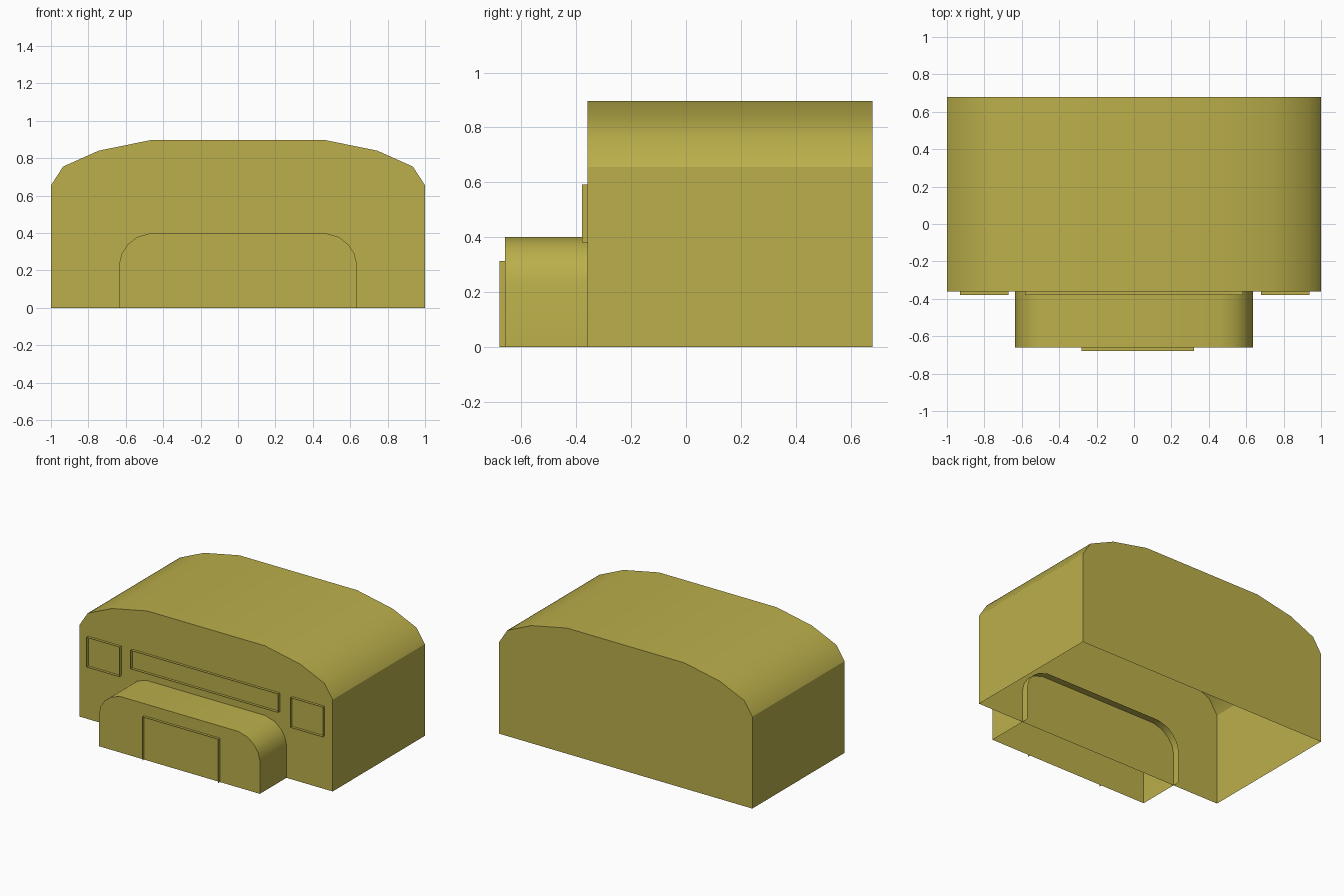
import bpy, bmesh, math

if "Cube" in bpy.data.objects:
    bpy.data.objects.remove(bpy.data.objects["Cube"])

paint = bpy.data.materials.new("ochre_paint")
paint.diffuse_color = (0.50, 0.43, 0.07, 1)
paint.use_nodes = True
paint.node_tree.nodes["Principled BSDF"].inputs["Base Color"].default_value = paint.diffuse_color


def mirrored(half):
    """Left half of an arch profile -> the whole arch, left to right."""
    return half + [(-x, z) for x, z in reversed(half)]


def shell(name, profile, y0, y1, front=False, back=False, closed=False):
    """Sweep an x-z profile along y as a thin shell with optional end walls."""
    bm = bmesh.new()
    a = [bm.verts.new((x, y0, z)) for x, z in profile]
    b = [bm.verts.new((x, y1, z)) for x, z in profile]
    n = len(profile)
    for i in range(n if closed else n - 1):
        j = (i + 1) % n
        bm.faces.new((a[i], b[i], b[j], a[j]))
    if front:
        bm.faces.new(a)
    if back:
        bm.faces.new(b[::-1])
    mesh = bpy.data.meshes.new(name)
    bm.to_mesh(mesh)
    bm.free()
    mesh.materials.append(paint)
    obj = bpy.data.objects.new(name, mesh)
    bpy.context.collection.objects.link(obj)
    bpy.ops.object.select_all(action='DESELECT')
    obj.select_set(True)
    bpy.context.view_layer.objects.active = obj
    bpy.ops.object.shade_smooth_by_angle(angle=math.radians(33))
    return obj


def rect(x0, x1, z0, z1):
    return [(x0, z0), (x0, z1), (x1, z1), (x1, z0)]


WALL, PORCH, TRIM = -0.36, -0.66, 0.02

# Main hall: vaulted roof, closed ends, open underneath
hall = mirrored([(-1, 0), (-1, .655), (-.935, .755), (-.745, .84), (-.465, .897)])
shell("main_hall", hall, WALL, 0.68, front=True, back=True)

# Porch: rounded shell whose open back runs slightly into the hall
porch = mirrored([(-.635, 0), (-.635, .235), (-.622, .29), (-.59, .338),
                  (-.54, .378), (-.465, .4)])
shell("entrance_porch", porch, PORCH, WALL + 0.05, front=True)

# Thin raised surrounds of the door and windows
shell("door_frame", rect(-.28, .32, 0, .313), PORCH - TRIM, PORCH)
for name, r in (("left_window_frame", (-.93, -.67, .38, .592)),
                ("right_window_frame", (.68, .937, .38, .592)),
                ("long_window_frame", (-.583, .583, .46, .592))):
    shell(name, rect(*r), WALL - TRIM, WALL, closed=True)
